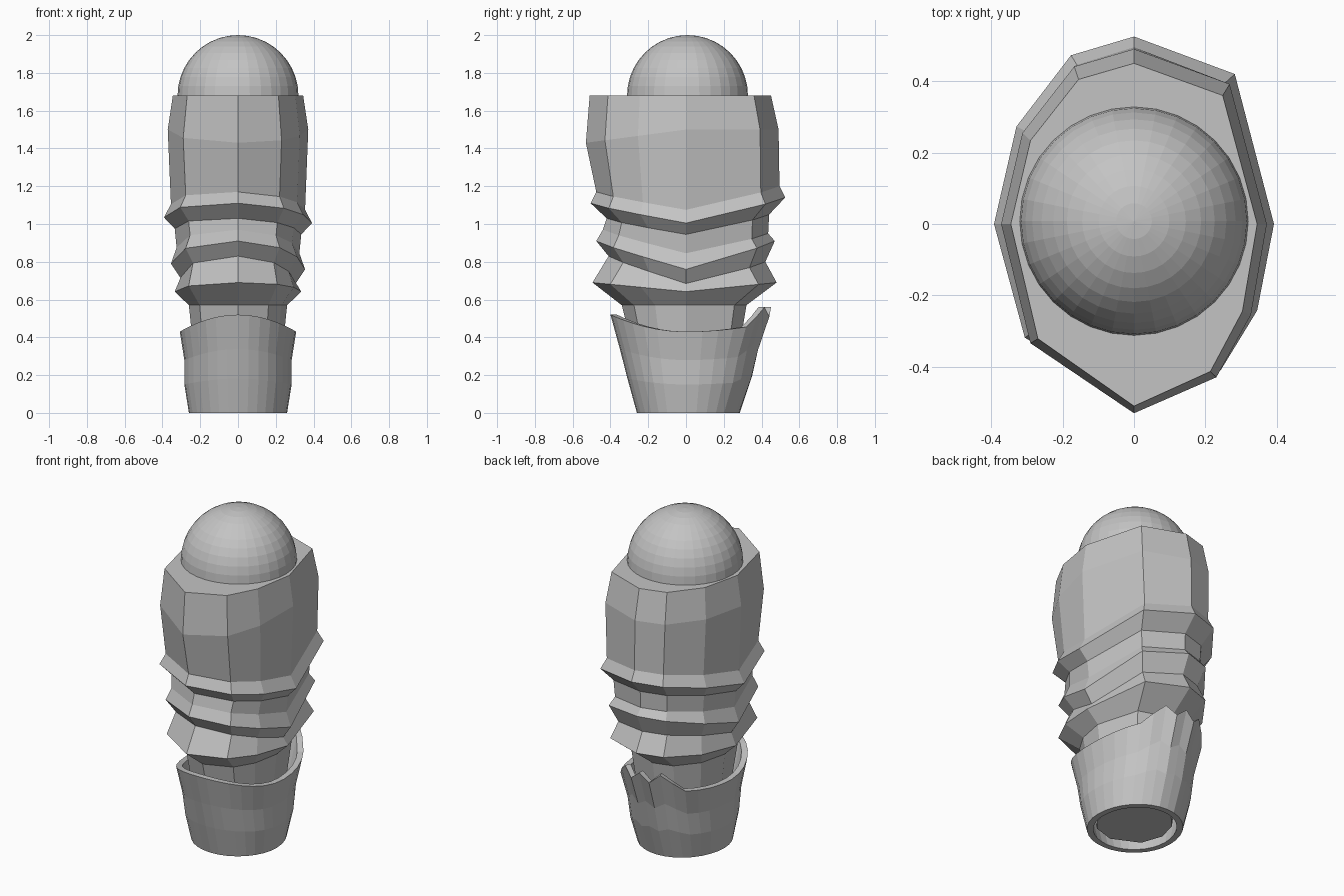
import bpy, bmesh, math

if "Cube" in bpy.data.objects:
    bpy.data.objects.remove(bpy.data.objects["Cube"])

grey = bpy.data.materials.new("plain grey")
grey.diffuse_color = (0.55, 0.55, 0.55, 1)
grey.use_nodes = True
grey.node_tree.nodes["Principled BSDF"].inputs["Base Color"].default_value = grey.diffuse_color


def make_object(name, bm):
    bmesh.ops.recalc_face_normals(bm, faces=bm.faces)
    mesh = bpy.data.meshes.new(name)
    bm.to_mesh(mesh)
    bm.free()
    mesh.materials.append(grey)
    obj = bpy.data.objects.new(name, mesh)
    bpy.context.collection.objects.link(obj)
    return obj


def bridge(bm, a, b):
    n = len(a)
    for i in range(n):
        bm.faces.new((a[i], a[(i + 1) % n], b[(i + 1) % n], b[i]))


# Pleated body: an uneven outline lofted through folded rings
outline = [(0, -1), (.62, -.81), (.88, -.48), (1, 0), (.72, .8),
           (0, 1), (-.45, .9), (-.84, .52), (-1, 0), (-.78, -.63)]
# front z, side z, back z, half width, front depth, back depth
body_rings = [
    (1.68, 1.68, 1.68, .345, .51, .45),
    (1.43, 1.50, 1.50, .372, .53, .49),
    (1.17, 1.09, 1.20, .355, .475, .495),
    (1.11, 1.02, 1.14, .392, .505, .525),
    (1.03, .96, 1.05, .335, .42, .44),
    (.97, .86, .95, .325, .44, .435),
    (.91, .775, .91, .355, .475, .47),
    (.83, .70, .80, .305, .41, .42),
    (.69, .642, .69, .335, .495, .48),
    (.57, .57, .57, .26, .34, .32),
    (.03, .03, .03, .205, .205, .23)]
bm = bmesh.new()
rings = []
for k, (zf, zs, zb, hx, yf, yb) in enumerate(body_rings):
    tilt = .015 if 1 < k < 8 else 0
    ring = []
    for u, v in outline:
        z = zs + ((zf if v < 0 else zb) - zs) * abs(v) - tilt * u
        ring.append(bm.verts.new((u * hx, v * (yf if v < 0 else yb), z)))
    rings.append(ring)
for a, b in zip(rings, rings[1:]):
    bridge(bm, a, b)
bm.faces.new(rings[0])
bm.faces.new(rings[-1])
make_object("pleated_body", bm)

# Hollow cup: flared oval with a curved rim, torn at the back
SEG = 32


def rim_height(i, v):
    if v < 0:
        return .43 + .09 * v * v
    if v < .72:
        return .43 + .05 * v * v
    return .56 if i % 2 == 0 else .51


# fraction of rim height, half width, front depth, back depth
cup_rows = [(0, .26, .26, .285), (.35, .284, .31, .35),
            (.65, .284, .35, .388), (1, .308, .40, .45)]
bm = bmesh.new()
loops = []
for wall, rows in ((0, cup_rows), (.035, cup_rows[::-1])):
    for t, hx, yf, yb in rows:
        loop = []
        for i in range(SEG):
            a = 2 * math.pi * i / SEG
            u, v = math.cos(a), math.sin(a)
            depth = yf if v < 0 else yb
            loop.append(bm.verts.new((u * (hx - wall), v * (depth - wall),
                                      t * rim_height(i, v))))
        loops.append(loop)
for a, b in zip(loops, loops[1:] + loops[:1]):
    bridge(bm, a, b)
make_object("torn_cup", bm)

# Dome on top
bm = bmesh.new()
bmesh.ops.create_uvsphere(bm, u_segments=32, v_segments=20, radius=.32)
bmesh.ops.translate(bm, verts=bm.verts, vec=(0, .008, 1.68))
make_object("dome", bm)
